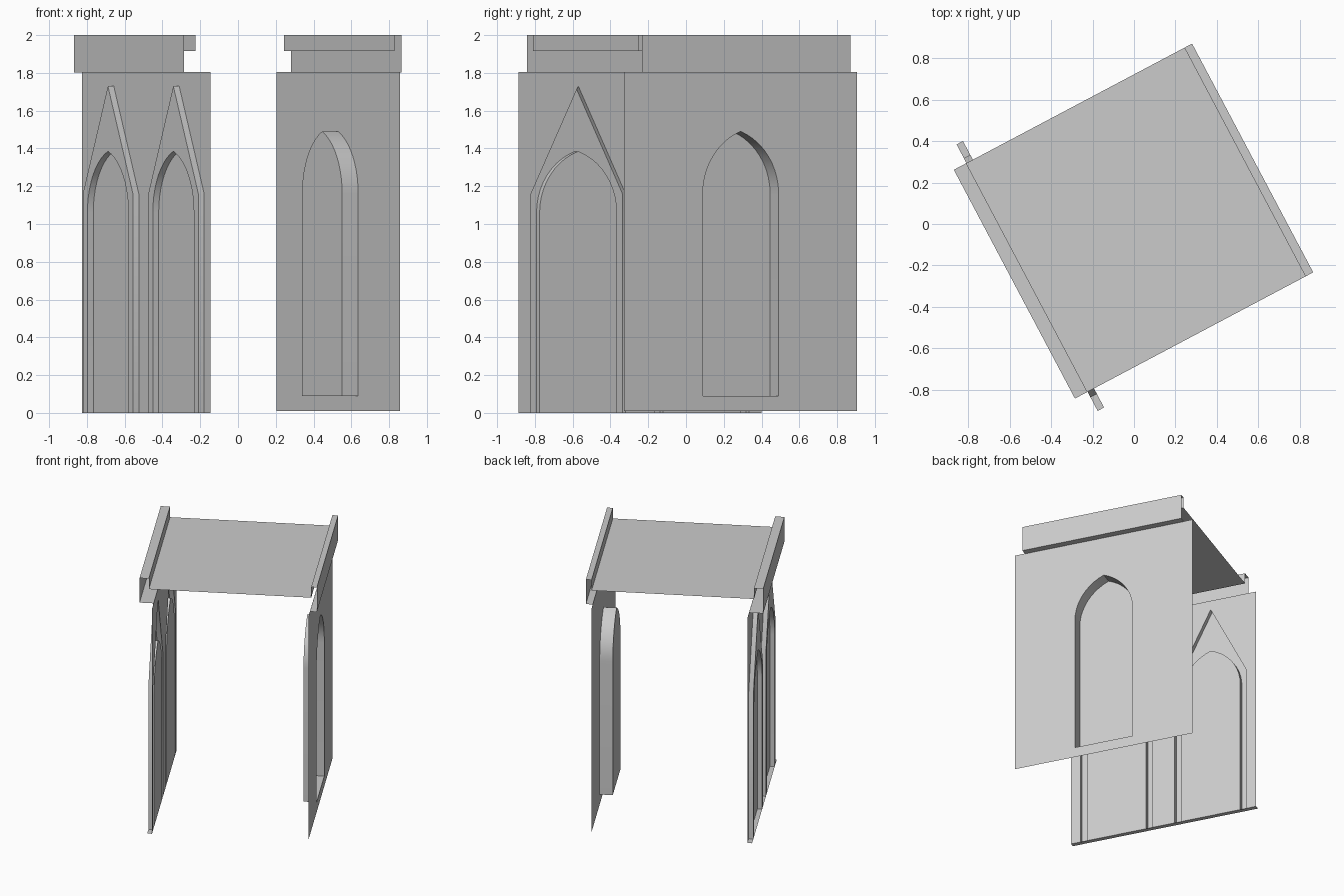
import bpy, bmesh, math

cube = bpy.data.objects.get("Cube")
if cube:
    bpy.data.objects.remove(cube, do_unlink=True)

TURN = math.radians(27.9)       # whole building is turned about z

stone = bpy.data.materials.new("grey_stone")
stone.use_nodes = True
stone.diffuse_color = (0.6, 0.6, 0.6, 1)
stone.node_tree.nodes["Principled BSDF"].inputs["Base Color"].default_value = (0.6, 0.6, 0.6, 1)


def make(name, faces):
    """Thin-sheet object from faces given as lists of (across, along, height)."""
    bm = bmesh.new()
    for pts in faces:
        bm.faces.new([bm.verts.new(p) for p in pts])
    bmesh.ops.remove_doubles(bm, verts=bm.verts, dist=0.0005)
    mesh = bpy.data.meshes.new(name)
    bm.to_mesh(mesh)
    bm.free()
    mesh.materials.append(stone)
    ob = bpy.data.objects.new(name, mesh)
    bpy.context.collection.objects.link(ob)
    ob.rotation_euler.z = TURN
    bpy.ops.object.select_all(action='DESELECT')
    ob.select_set(True)
    bpy.context.view_layer.objects.active = ob
    bpy.ops.object.shade_smooth_by_angle(angle=math.radians(30))
    return ob


def flat(u, outline):
    return [(u, v, z) for v, z in outline]


def reveal(u0, u1, path):
    """Strip of quads joining an outline on two planes."""
    return [[(u0, *a), (u0, *b), (u1, *b), (u1, *a)] for a, b in zip(path, path[1:])]


def sweep(section, v0, v1):
    """Run an open (across, height) section along the building."""
    return [[(a, v0, s), (a, v1, s), (b, v1, t), (b, v0, t)]
            for (a, s), (b, t) in zip(section, section[1:])]


def arch(centre, half, base, spring, apex, steps=10):
    """Pointed arch outline from one foot over the apex to the other foot."""
    rise = apex - spring
    r = (rise ** 2 + half ** 2) / (2 * half)
    end = math.asin(rise / r)
    arc = [(half - r + r * math.cos(end * i / steps), spring + r * math.sin(end * i / steps))
           for i in range(steps + 1)]
    side = [(half, base)] + arc
    return [(centre - v, z) for v, z in side] + [(centre + v, z) for v, z in side[-2::-1]]


# Gabled wall: two raised gables, each with a recessed pointed arch
FRONT, BACK, TOP = -0.577, -0.542, 1.805
V0, V1 = -0.715, 0.74
wall_outline = [(V1, 0), (V1, TOP), (V0, TOP), (V0, 0)]
for i, c in enumerate((-0.358, 0.382)):
    gable = [(c - 0.283, 0), (c - 0.283, 1.16), (c, 1.73), (c + 0.283, 1.16), (c + 0.283, 0)]
    opening = arch(c, 0.232, 0, 1.06, 1.385)
    wall_outline += gable
    make(f"gable_{i + 1}", [flat(FRONT, gable + opening[::-1])] + reveal(FRONT, BACK, gable))
    make(f"gable_arch_{i + 1}", [flat(BACK, opening)] + reveal(BACK, FRONT, opening))
make("gabled_wall", [flat(BACK, wall_outline)])
make("gabled_wall_base", sweep([(BACK, 0), (FRONT, 0)], V0, V1))

# Plain wall with one deep arched niche
PLAIN, NICHE = 0.604, 0.508
mid, low, W0, W1 = 0.008, 0.09, -0.69, 0.706
niche = arch(mid, 0.227, low, 1.16, 1.49)
half_count = len(niche) // 2 + 1
halves = []
for edge, side in ((W0, niche[:half_count]), (W1, niche[half_count - 1:][::-1])):
    pts = [(edge, 0.01), (edge, TOP), (mid, TOP)] + side[::-1] + [(mid, low), (mid, 0.01)]
    halves.append(flat(PLAIN, pts if edge == W1 else pts[::-1]))
halves[0].reverse()
halves[1].reverse()
make("plain_wall", halves)
make("arched_niche", [flat(NICHE, niche)] + reveal(NICHE, PLAIN, niche + niche[:1]))

# Roof deck with raised parapets and overhanging eaves along both walls
R0, R1, DECK, EAVE = -0.611, 0.638, 1.915, 1.803
make("roof", sweep([(BACK, EAVE), (-0.646, EAVE), (-0.646, 2), (-0.578, 2), (-0.578, DECK),
                    (0.613, DECK), (0.613, 2), (0.655, 2), (0.655, EAVE), (PLAIN, EAVE)], R0, R1))
